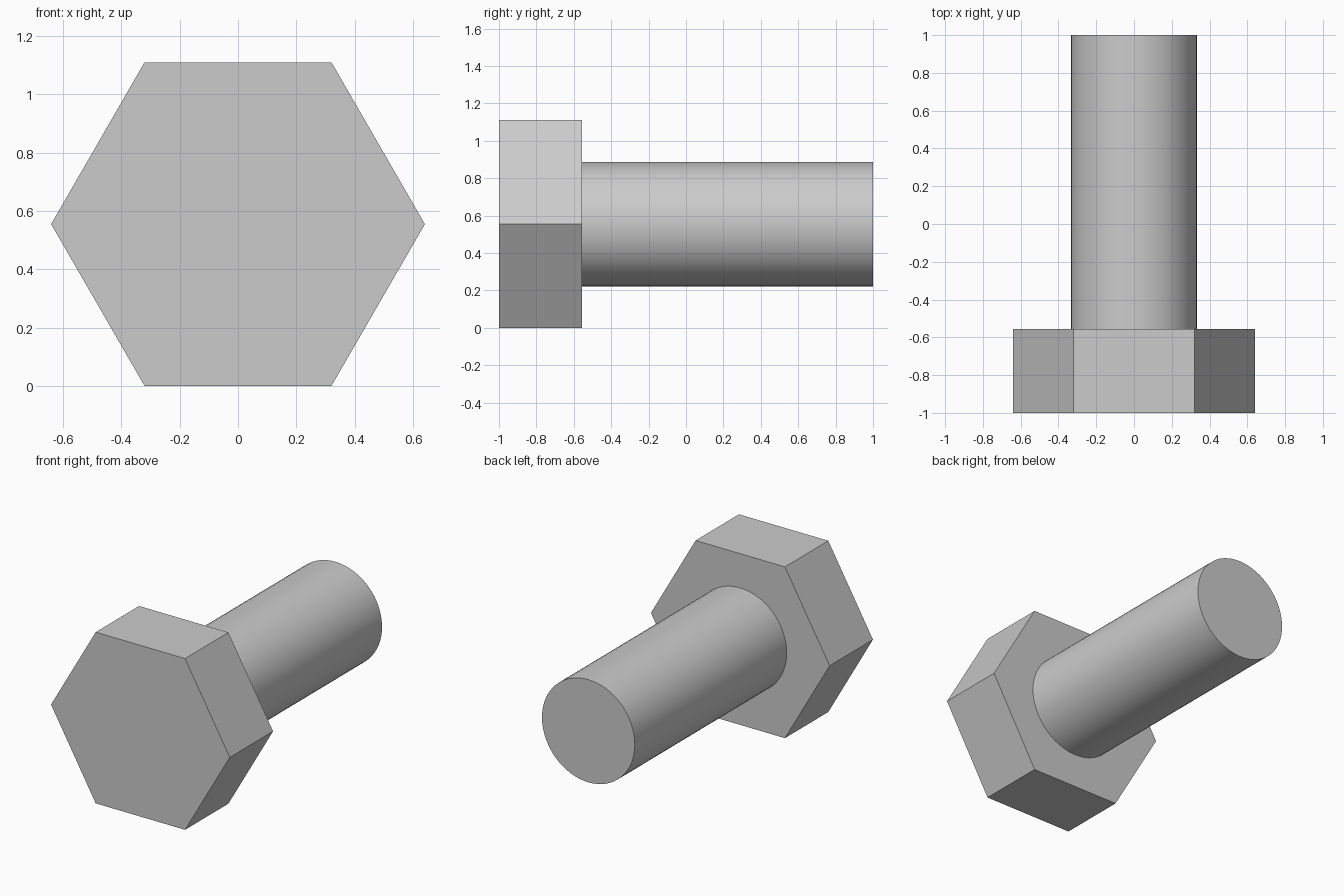
import bpy, math

cube = bpy.data.objects.get("Cube")
if cube:
    bpy.data.objects.remove(cube, do_unlink=True)

HEX_RADIUS = 0.641
AXIS_Z = HEX_RADIUS * math.cos(math.pi / 6)
SHAFT_RADIUS = 0.333
FRONT, SHOULDER, BACK = -1.0, -0.556, 1.0

# Plain grey steel
steel = bpy.data.materials.new("grey steel")
steel.use_nodes = True
colour = (0.6, 0.6, 0.6, 1)
steel.diffuse_color = colour
steel.node_tree.nodes["Principled BSDF"].inputs["Base Color"].default_value = colour


def prism(name, sides, radius, y0, y1, spin=0.0):
    """Capped prism lying along y, centred on the bolt axis."""
    bpy.ops.mesh.primitive_cylinder_add(vertices=sides, radius=radius, depth=y1 - y0)
    obj = bpy.context.object
    obj.name = name
    obj.rotation_euler = (math.pi / 2, spin, 0)
    obj.location = (0, (y0 + y1) / 2, AXIS_Z)
    bpy.ops.object.transform_apply(location=True, rotation=True, scale=True)
    obj.data.materials.append(steel)
    return obj


# Hexagonal head with points to the left and right
prism("hex_head", 6, HEX_RADIUS, FRONT, SHOULDER, math.pi / 2)

# Smooth round shaft
prism("shaft", 64, SHAFT_RADIUS, SHOULDER, BACK)
bpy.ops.object.shade_smooth_by_angle(angle=math.radians(30))
